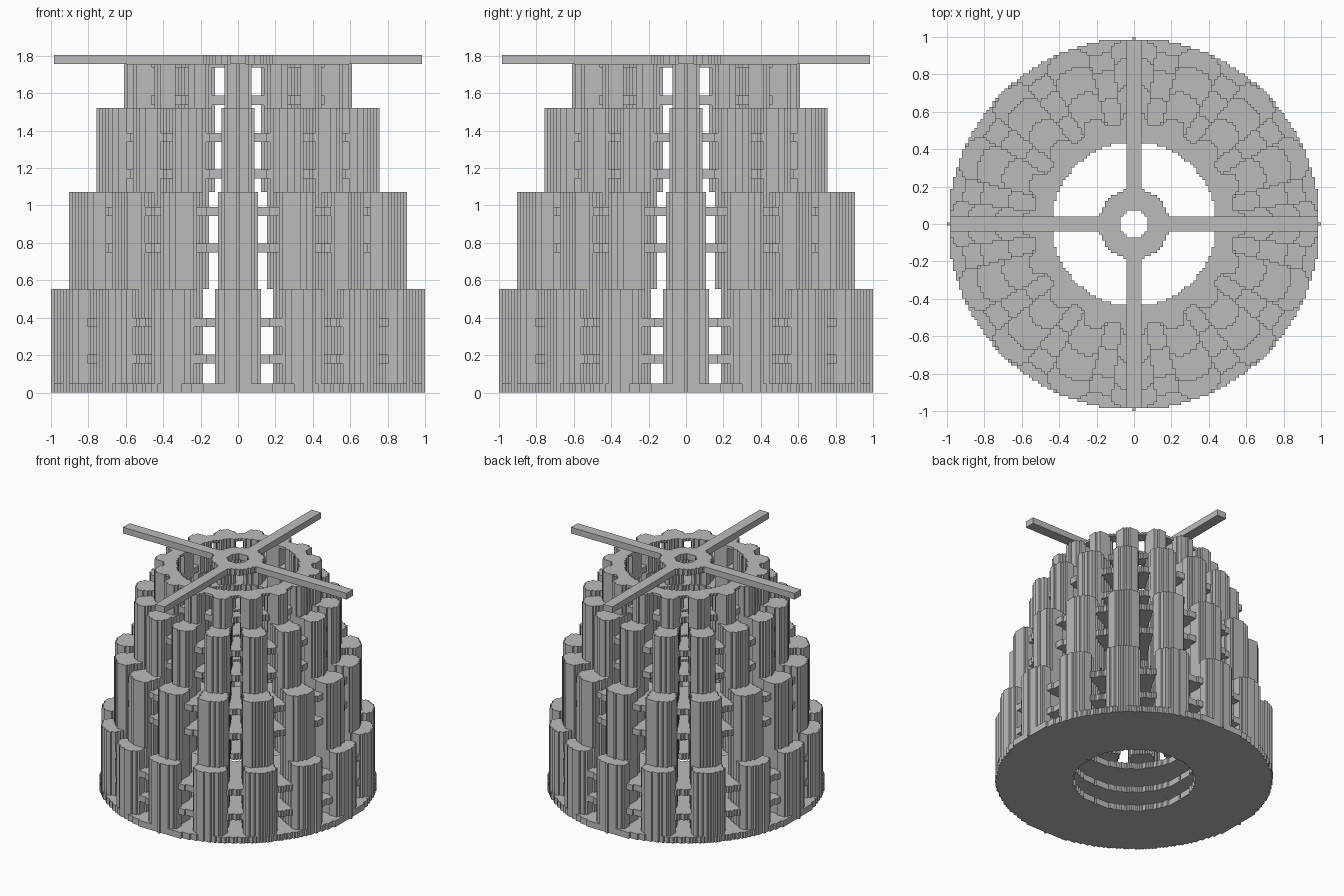
import bpy
import math

VOXEL = 2 / 123
REACH = 61
LOBES = 16
HALF_ANGLE = math.radians(7.3)
CORE = 27

default_cube = bpy.data.objects.get("Cube")
if default_cube:
    bpy.data.objects.remove(default_cube, do_unlink=True)

stone = bpy.data.materials.new("light grey")
stone.use_nodes = True
grey = (0.5, 0.5, 0.5, 1)
stone.diffuse_color = grey
stone.node_tree.nodes["Principled BSDF"].inputs["Base Color"].default_value = grey


def runs(test):
    """Spans of consecutive cells along one line for which test is true."""
    start = None
    for i in range(-REACH, REACH + 2):
        if test(i):
            start = i if start is None else start
        elif start is not None:
            yield start - 0.5, i - 0.5
            start = None


def stepped_part(name, inside, bottom, top):
    """Extrude a plan made of square cells, with stepped outer walls."""
    line = range(-REACH, REACH + 1)
    cells = {(x, y) for x in line for y in line if inside(x, y)}
    verts, faces = [], []

    def quad(*corners):
        faces.append(range(len(verts), len(verts) + len(corners)))
        verts.extend([c * VOXEL for c in corner] for corner in corners)

    def wall(p, q):
        quad((*p, bottom), (*q, bottom), (*q, top), (*p, top))

    for k in line:
        lo, hi = k - 0.5, k + 0.5
        for a, b in runs(lambda i: (i, k) in cells):
            quad((a, lo, top), (b, lo, top), (b, hi, top), (a, hi, top))
            quad((a, hi, bottom), (b, hi, bottom), (b, lo, bottom), (a, lo, bottom))
        for a, b in runs(lambda i: (i, k) in cells and (i, k - 1) not in cells):
            wall((a, lo), (b, lo))
        for a, b in runs(lambda i: (i, k) in cells and (i, k + 1) not in cells):
            wall((b, hi), (a, hi))
        for a, b in runs(lambda i: (k, i) in cells and (k - 1, i) not in cells):
            wall((lo, b), (lo, a))
        for a, b in runs(lambda i: (k, i) in cells and (k + 1, i) not in cells):
            wall((hi, a), (hi, b))

    mesh = bpy.data.meshes.new(name)
    mesh.from_pydata(verts, [], faces)
    mesh.materials.append(stone)
    bpy.context.collection.objects.link(bpy.data.objects.new(name, mesh))


def ring(inner, outer):
    return lambda x, y: inner < math.hypot(x, y) <= outer


def pods(inner, outer):
    """Evenly spaced wedges with softly rounded fronts."""
    step = math.tau / LOBES

    def inside(x, y):
        angle = math.atan2(y, x)
        offset = abs(angle - step * round(angle / step)) / HALF_ANGLE
        return offset <= 1 and inner <= math.hypot(x, y) <= outer - 3 * offset ** 3

    return inside


# Solid ring at the foot
stepped_part("base_ring", ring(CORE, REACH), 0, 3)

# Tiers of pods, each with its recessed floors: inner, outer, bottom, top, floors
tiers = [
    (44, 61, 3, 34, (9.5, 21.5)),
    (36, 55, 34, 66, (46, 58)),
    (28, 46, 66, 93.5, (70.3, 82.4)),
    (27, 37, 93.5, 108, (94.6, 106.8)),
]
for number, (inner, outer, bottom, top, floors) in enumerate(tiers, 1):
    stepped_part(f"tier_{number}_pods", pods(inner, outer), bottom, top)
    for level, z in enumerate(floors, 1):
        stepped_part(f"tier_{number}_floor_{level}", ring(CORE, outer - 4),
                     z, min(z + 3, 108))


# Crossed beams with a pierced hub on the roof
def roof_cross(x, y):
    radius = math.hypot(x, y)
    beam = min(abs(x), abs(y)) <= 2 and max(abs(x), abs(y)) <= 60
    return radius >= 5 and (beam or radius <= 11.5)


stepped_part("roof_cross", roof_cross, 108, 111)
